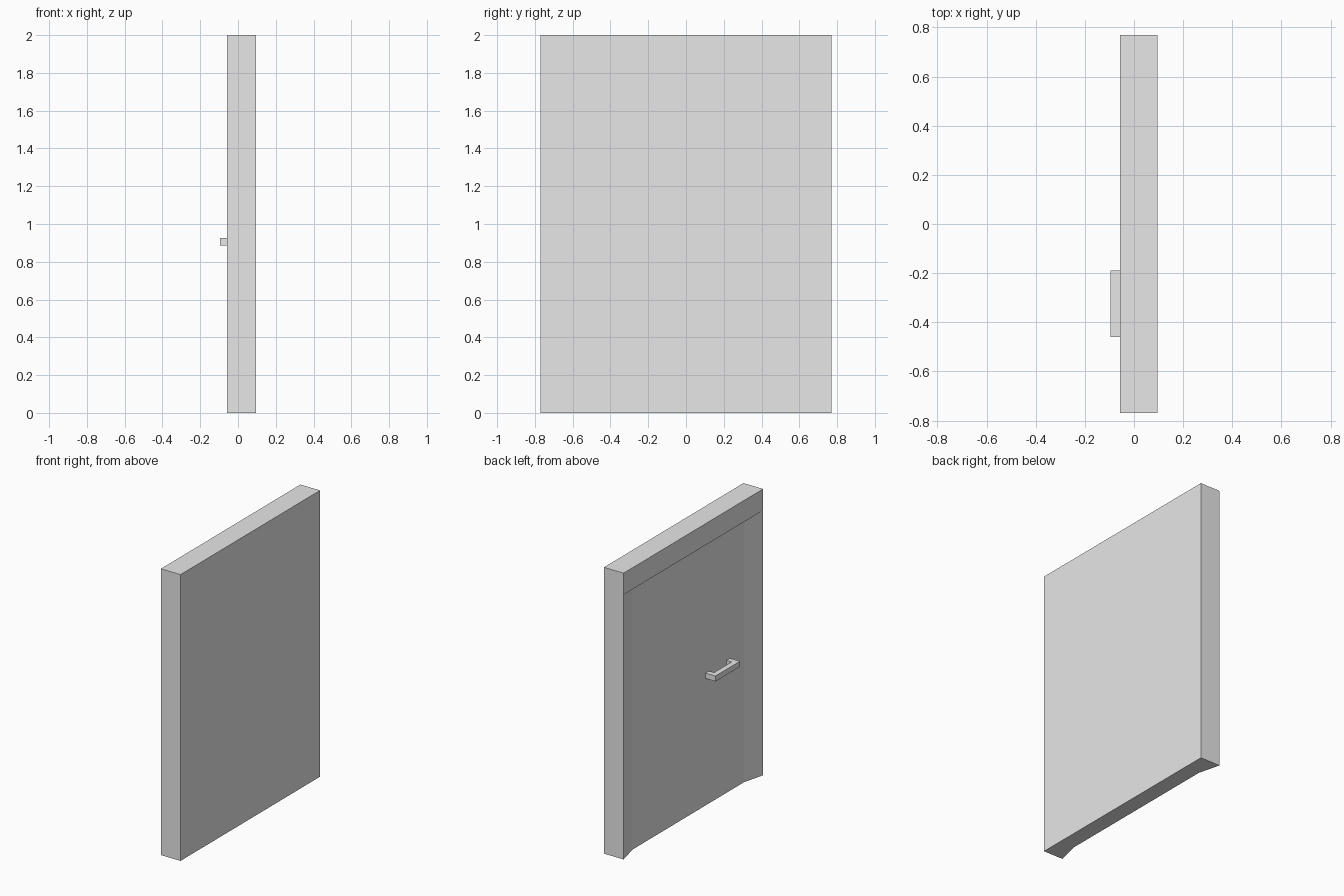
import bpy
import bmesh

cube = bpy.data.objects.get("Cube")
if cube:
    bpy.data.objects.remove(cube, do_unlink=True)

grey = bpy.data.materials.new("light_grey")
grey.use_nodes = True
colour = (0.8, 0.8, 0.8, 1)
grey.diffuse_color = colour
grey.node_tree.nodes["Principled BSDF"].inputs["Base Color"].default_value = colour


def prism(name, outline, bottom, top):
    """Extrude an outline in x and y from bottom to top."""
    bm = bmesh.new()
    face = bm.faces.new([bm.verts.new((x, y, bottom)) for x, y in outline])
    extruded = bmesh.ops.extrude_face_region(bm, geom=[face])["geom"]
    verts = [v for v in extruded if isinstance(v, bmesh.types.BMVert)]
    bmesh.ops.translate(bm, verts=verts, vec=(0, 0, top - bottom))
    bmesh.ops.recalc_face_normals(bm, faces=bm.faces)
    mesh = bpy.data.meshes.new(name)
    bm.to_mesh(mesh)
    bm.free()
    mesh.materials.append(grey)
    obj = bpy.data.objects.new(name, mesh)
    bpy.context.collection.objects.link(obj)
    return obj


BACK, FRAME, PANEL = 0.095, -0.057, -0.018   # x of the main planes
HALF, INNER = 0.77, 0.615                    # half widths of frame and panel
HEAD, TOP = 1.85, 2.0

# Recessed door panel with splayed jambs on both sides
prism("door_panel_and_jambs",
      [(BACK, -HALF), (BACK, HALF), (FRAME, HALF),
       (PANEL, INNER), (PANEL, -INNER), (FRAME, -HALF)], 0, HEAD)

# Flat lintel projecting over the panel
prism("lintel", [(BACK, -HALF), (BACK, HALF), (FRAME, HALF), (FRAME, -HALF)], HEAD, TOP)

# U-shaped pull handle
near, far, grip, bar = -0.19, -0.46, -0.095, 0.037
prism("handle",
      [(PANEL, near), (grip, near), (grip, far), (PANEL, far),
       (PANEL, far + bar), (grip + bar, far + bar),
       (grip + bar, near - bar), (PANEL, near - bar)], 0.887, 0.925)
